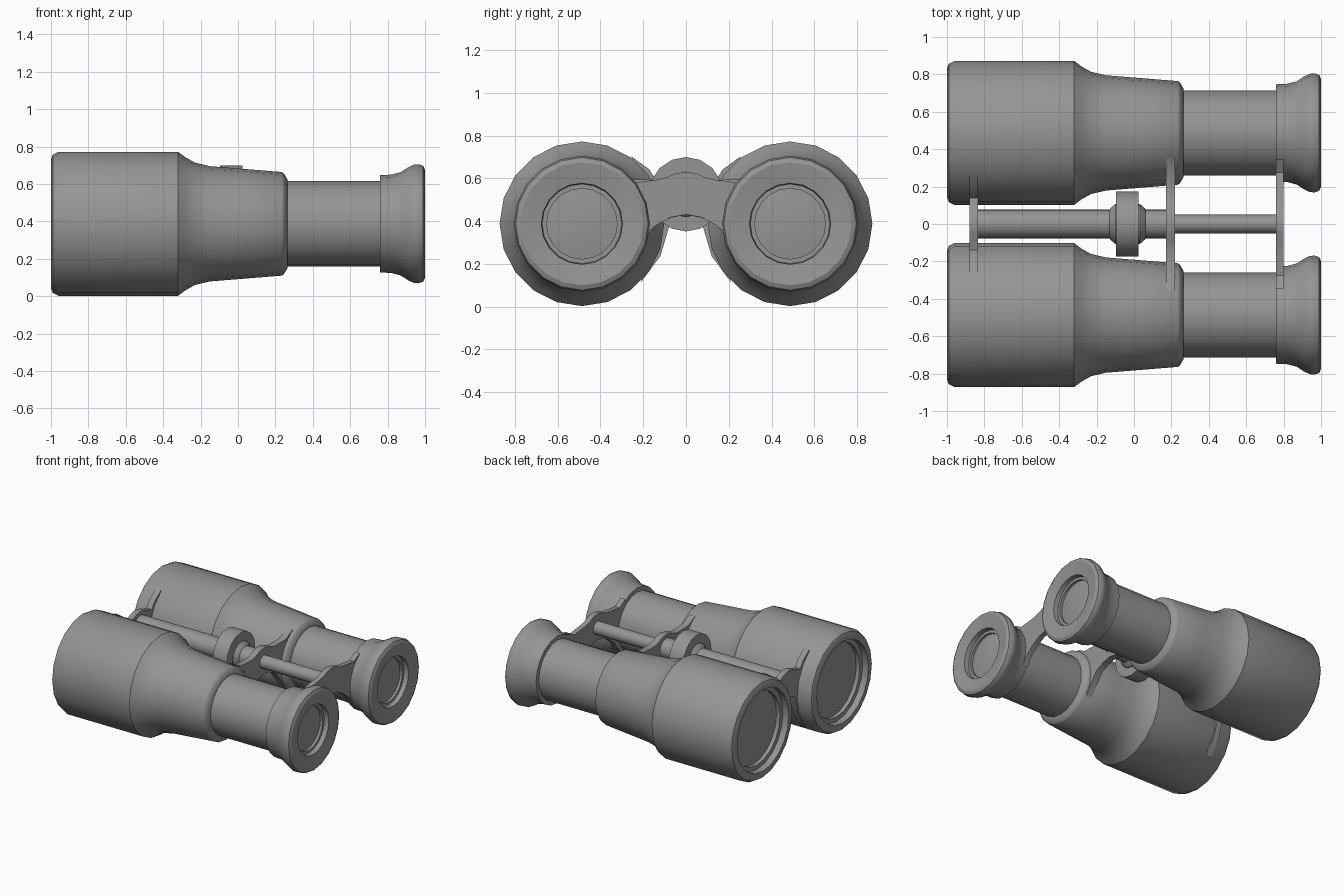
import bpy
import bmesh
from math import sin, cos, pi, radians

cube = bpy.data.objects.get("Cube")
if cube:
    bpy.data.objects.remove(cube, do_unlink=True)

grey = bpy.data.materials.new("grey metal")
grey.use_nodes = True
colour = (0.3, 0.3, 0.3, 1)
grey.diffuse_color = colour
grey.node_tree.nodes["Principled BSDF"].inputs["Base Color"].default_value = colour

AXIS_Z = 0.387     # height of the barrel axes
AXIS_Y = 0.487     # sideways offset of the barrel axes
SHAFT_Z = 0.525    # height of the focus shaft


def finish(name, bm, smooth=True):
    """Turn a bmesh into a named, shaded object."""
    bmesh.ops.recalc_face_normals(bm, faces=bm.faces)
    mesh = bpy.data.meshes.new(name)
    bm.to_mesh(mesh)
    bm.free()
    mesh.materials.append(grey)
    ob = bpy.data.objects.new(name, mesh)
    bpy.context.collection.objects.link(ob)
    if smooth:
        bpy.ops.object.select_all(action='DESELECT')
        ob.select_set(True)
        bpy.context.view_layer.objects.active = ob
        bpy.ops.object.shade_smooth_by_angle(angle=radians(32))
    return ob


def lathe(name, profile, y, z, sides):
    """Revolve (x, radius) points about a line along x; radius 0 closes to a point."""
    bm = bmesh.new()
    rings = []
    for x, r in profile:
        if r == 0:
            rings.append([bm.verts.new((x, y, z))] * sides)
        else:
            rings.append([bm.verts.new((x, y + r * sin(2 * pi * i / sides),
                                        z + r * cos(2 * pi * i / sides)))
                          for i in range(sides)])
    for a, b in zip(rings, rings[1:]):
        for i in range(sides):
            j = (i + 1) % sides
            corners = dict.fromkeys((a[i], a[j], b[j], b[i]))
            bm.faces.new(list(corners))
    return finish(name, bm)


def bridge(name, x0, x1, r, top, bottom, arch):
    """Plate joining both barrels, with a hump over the shaft and tips hugging the barrels."""
    def on_barrel(deg, radius):
        a = radians(deg)
        return (AXIS_Y - radius * cos(a), AXIS_Z + radius * sin(a))

    tip = on_barrel(top, r + 0.006)
    shoulder = on_barrel(top * 0.72, r + 0.02)
    half = [(0, 0.63), (0.05, 0.622), (0.09, 0.605)]
    if shoulder[0] > 0.16:
        half.append((0.14, 0.592))
    half += [shoulder, tip]
    # edge hidden inside the barrel
    half += [on_barrel(top + (bottom - top) * k / 4, r - 0.04) for k in (1, 2, 3)]
    half += [on_barrel(bottom, r + 0.004)]
    half += [on_barrel(bottom * 0.5, r + 0.012)] + arch + [(0, 0.43)]
    outline = half + [(-y, z) for y, z in reversed(half[1:-1])]
    bm = bmesh.new()
    face = bm.faces.new([bm.verts.new((x0, y, z)) for y, z in outline])
    side = bmesh.ops.extrude_face_region(bm, geom=[face])
    moved = [v for v in side["geom"] if isinstance(v, bmesh.types.BMVert)]
    bmesh.ops.translate(bm, verts=moved, vec=(x1 - x0, 0, 0))
    return finish(name, bm)


# Barrel outline from objective recess, along the outside, to the eyepiece recess
barrel = [(-0.92, 0.28), (-0.95, 0.28), (-0.95, 0.315), (-1, 0.315),
          (-1, 0.345), (-0.99, 0.37), (-0.96, 0.385), (-0.32, 0.385),
          (-0.28, 0.355), (-0.23, 0.327), (-0.15, 0.308), (0.0, 0.296),
          (0.235, 0.277), (0.245, 0.27), (0.265, 0.236), (0.265, 0.228),
          (0.76, 0.228), (0.76, 0.26), (0.82, 0.263), (0.87, 0.276),
          (0.91, 0.302), (0.94, 0.316), (0.965, 0.318), (0.99, 0.31),
          (1.0, 0.288), (0.985, 0.19), (0.95, 0.186), (0.95, 0.165), (0.93, 0.165)]

for label, y in (("left", AXIS_Y), ("right", -AXIS_Y)):
    lathe(label + "_barrel", barrel, y, AXIS_Z, 20)
    lathe(label + "_objective_lens", [(-0.92, 0.28), (-0.93, 0.15), (-0.935, 0)], y, AXIS_Z, 20)
    lathe(label + "_eyepiece_lens", [(0.93, 0.165), (0.94, 0.09), (0.943, 0)], y, AXIS_Z, 20)

# Focus shaft and thumb wheel
lathe("shaft_sleeve", [(-0.86, 0), (-0.86, 0.077), (0.19, 0.077), (0.19, 0)], 0, SHAFT_Z, 16)
lathe("shaft_rod", [(0.17, 0), (0.17, 0.05), (0.78, 0.05), (0.78, 0)], 0, SHAFT_Z, 16)
lathe("focus_wheel", [(-0.13, 0.077), (-0.125, 0.085), (-0.1, 0.106), (-0.095, 0.106),
                      (-0.095, 0.174), (0.025, 0.174), (0.025, 0.106), (0.032, 0.106),
                      (0.057, 0.085), (0.062, 0.077)], 0, SHAFT_Z, 16)

# Three bridge plates
bridge("objective_bridge", -0.88, -0.835, 0.385, 54, -45, [(0.07, 0.405)])
bridge("middle_bridge", 0.17, 0.22, 0.278, 62, -35, [(0.14, 0.385), (0.07, 0.415)])
bridge("eyepiece_bridge", 0.76, 0.8, 0.263, 58, -30, [(0.14, 0.38), (0.07, 0.418)])
